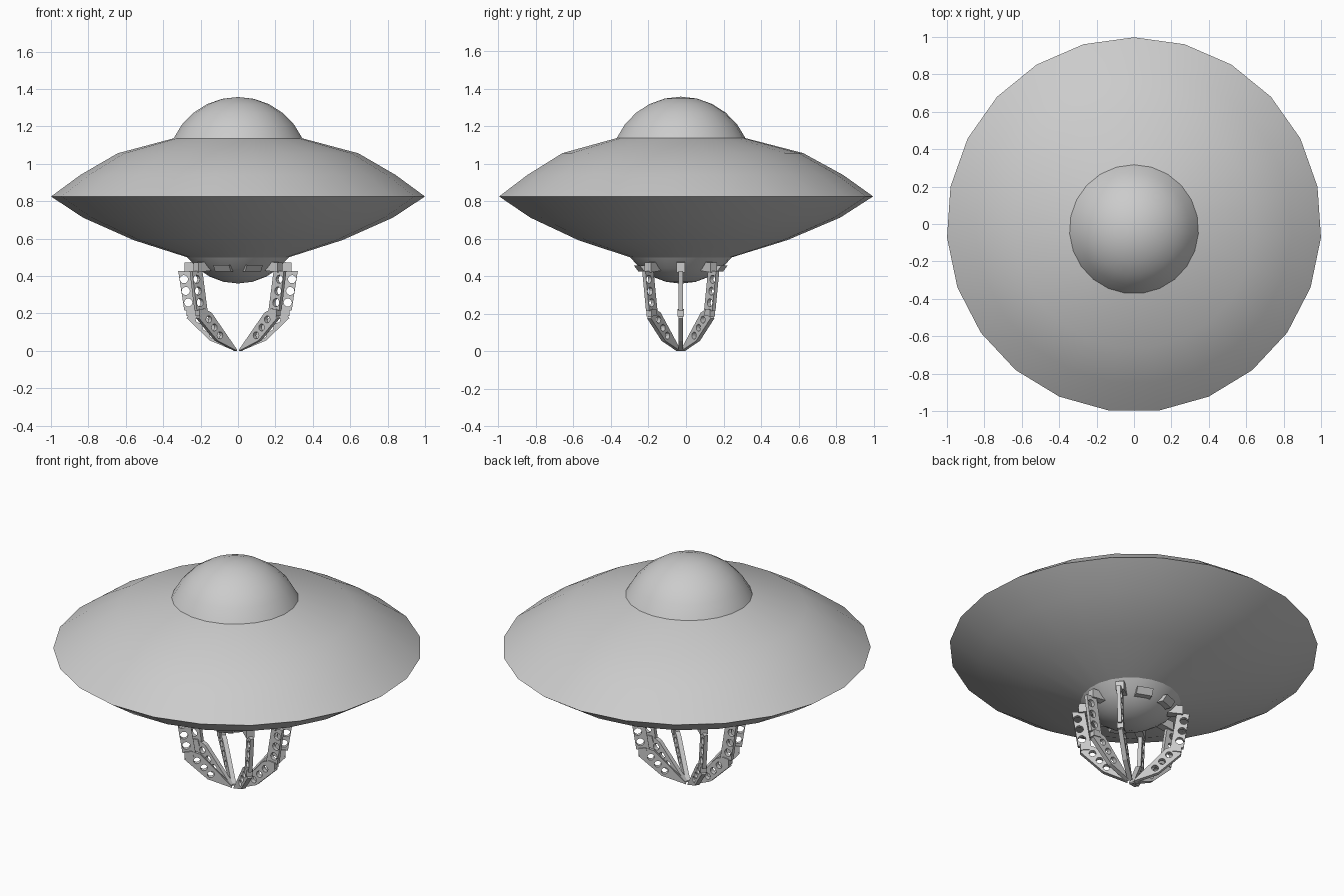
import bpy, bmesh, math
from mathutils import Matrix, Vector

if "Cube" in bpy.data.objects:
    bpy.data.objects.remove(bpy.data.objects["Cube"])

SIDES = 23          # facets around the hull
AXIS_Y = -0.028     # claw and domes sit slightly toward the front


def add_mesh(name, bm, smooth=True):
    bmesh.ops.recalc_face_normals(bm, faces=bm.faces)
    me = bpy.data.meshes.new(name)
    bm.to_mesh(me)
    bm.free()
    ob = bpy.data.objects.new(name, me)
    bpy.context.collection.objects.link(ob)
    if smooth:
        bpy.ops.object.select_all(action='DESELECT')
        ob.select_set(True)
        bpy.context.view_layer.objects.active = ob
        bpy.ops.object.shade_smooth_by_angle(angle=math.radians(35))
    return ob


def lathe(name, profile):
    """profile: (radius, z, centre y) per ring; radius 0 makes a pole."""
    bm = bmesh.new()
    rings = []
    for r, z, cy in profile:
        if r == 0:
            rings.append([bm.verts.new((0, cy, z))] * SIDES)
        else:
            rings.append([bm.verts.new((r * math.sin(2 * math.pi * i / SIDES),
                                        cy + r * math.cos(2 * math.pi * i / SIDES), z))
                          for i in range(SIDES)])
    for a, b in zip(rings, rings[1:]):
        for i in range(SIDES):
            j = (i + 1) % SIDES
            quad = list(dict.fromkeys((a[i], a[j], b[j], b[i])))
            bm.faces.new(quad)
    return add_mesh(name, bm)


def cap(radius, z_base, z_tip, steps):
    """Spherical cap profile from base ring to pole."""
    h = abs(z_tip - z_base)
    R = (radius ** 2 + h ** 2) / (2 * h)
    s = 1 if z_tip > z_base else -1
    top = math.asin(radius / R)
    return [(R * math.sin(top * k / steps) if k else 0,
             z_tip - s * R * (1 - math.cos(top * k / steps)), AXIS_Y)
            for k in range(steps, -1, -1)]


# Saucer hull
lathe("saucer_hull", [(0.345, 1.136, AXIS_Y), (0.645, 1.056, -0.02), (0.845, 0.94, -0.008),
                      (1.002, 0.825, -0.004), (0.83, 0.712, -0.008), (0.56, 0.592, -0.02),
                      (0.272, 0.5, AXIS_Y)])
# Upper cabin dome and lower claw hub
lathe("cabin_dome", cap(0.345, 1.136, 1.357, 5))
lathe("claw_hub", cap(0.272, 0.5, 0.36, 4))


def plate(name, outline, holes, hole_r, thick):
    """Flat plate with round holes, drawn in the radius/height plane."""
    cu = bpy.data.curves.new(name, 'CURVE')
    cu.dimensions = '2D'
    cu.fill_mode = 'BOTH'
    cu.extrude = thick / 2
    loops = [outline]
    for cx, cy in holes:
        loops.append([(cx + hole_r * math.cos(math.pi * k / 6),
                       cy + hole_r * math.sin(math.pi * k / 6)) for k in range(12)])
    for pts in loops:
        sp = cu.splines.new('POLY')
        sp.points.add(len(pts) - 1)
        for p, (x, y) in zip(sp.points, pts):
            p.co = (x, y, 0, 1)
        sp.use_cyclic_u = True
    tmp = bpy.data.objects.new(name, cu)
    bpy.context.collection.objects.link(tmp)
    dg = bpy.context.evaluated_depsgraph_get()
    me = bpy.data.meshes.new_from_object(tmp.evaluated_get(dg))
    bpy.data.objects.remove(tmp)
    me.transform(Matrix.Rotation(math.pi / 2, 4, 'X'))
    for f in me.polygons:
        f.use_smooth = False
    return me


def box(name, outline, width):
    return plate(name, outline, [], 0, width)


def place(name, me, angle):
    ob = bpy.data.objects.new(name, me)
    ob.location = (0, AXIS_Y, 0)
    ob.rotation_euler = (0, 0, angle)
    bpy.context.collection.objects.link(ob)


# Claw finger parts, shared by all fingers
finger_parts = {
    "upper_link": plate("upper_link", [(0.32, 0.428), (0.25, 0.428), (0.215, 0.215), (0.287, 0.215)],
                        [(0.289, 0.383), (0.279, 0.32), (0.266, 0.258)], 0.022, 0.022),
    "lower_link": plate("lower_link", [(0.275, 0.175), (0.24, 0.225), (0.19, 0.205), (0.018, 0.008),
                                       (0.018, 0.0), (0.15, 0.055)],
                        [(0.208, 0.168), (0.17, 0.125), (0.132, 0.083)], 0.019, 0.026),
    "knuckle": box("knuckle", [(0.275, 0.185), (0.275, 0.222), (0.235, 0.226), (0.225, 0.19)], 0.036),
    "finger_bracket": box("finger_bracket", [(0.19, 0.43), (0.285, 0.42), (0.285, 0.472), (0.23, 0.475)],
                          0.045),
}
empty_socket = box("empty_socket", [(0.18, 0.425), (0.225, 0.425), (0.252, 0.458), (0.2, 0.458)], 0.09)

# Three fingers on each side, empty sockets at front and back
for side, base in (("right", 0), ("left", 180)):
    for k, off in enumerate((-38, 0, 38)):
        for part, me in finger_parts.items():
            place(f"{side}_{part}_{k + 1}", me, math.radians(base + off))
    for k, off in enumerate((-69, 69)):
        place(f"{side}_socket_{k + 1}", empty_socket, math.radians(base + off))
